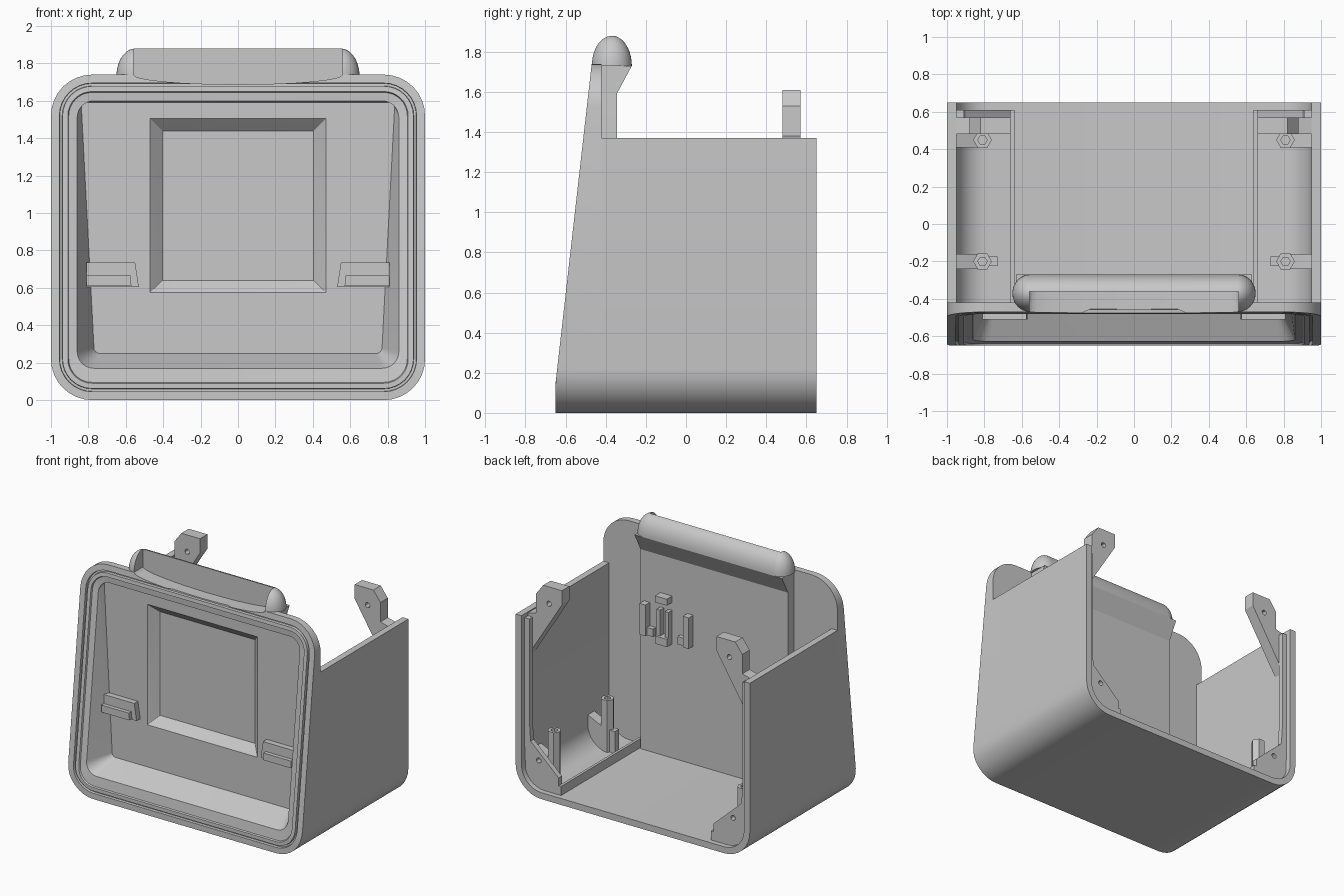
import bpy, bmesh, math
from math import sin, cos, pi
from mathutils import Matrix

cube = bpy.data.objects.get("Cube")
if cube:
    bpy.data.objects.remove(cube, do_unlink=True)

grey = bpy.data.materials.new("plastic_grey")
grey.use_nodes = True
grey.diffuse_color = (0.58, 0.58, 0.58, 1)
grey.node_tree.nodes["Principled BSDF"].inputs["Base Color"].default_value = (0.58, 0.58, 0.58, 1)


def finish(name, bm):
    bmesh.ops.recalc_face_normals(bm, faces=bm.faces)
    mesh = bpy.data.meshes.new(name)
    bm.to_mesh(mesh)
    bm.free()
    obj = bpy.data.objects.new(name, mesh)
    mesh.materials.append(grey)
    bpy.context.collection.objects.link(obj)
    return obj


def loft(name, rings):
    """Closed solid through rings that have equal point counts."""
    bm = bmesh.new()
    loops = [[bm.verts.new(p) for p in ring] for ring in rings]
    for a, b in zip(loops, loops[1:]):
        for i in range(len(a)):
            j = (i + 1) % len(a)
            bm.faces.new((a[i], a[j], b[j], b[i]))
    bm.faces.new(loops[0])
    bm.faces.new(loops[-1])
    return finish(name, bm)


def slab(name, outline, y0, y1, side=1):
    """Outline in x and z, extruded along y."""
    return loft(name, [[(side * x, y, z) for x, z in outline] for y in (y0, y1)])


def box(name, x0, x1, y0, y1, z0, z1, side=1):
    return slab(name, [(x0, z0), (x1, z0), (x1, z1), (x0, z1)], y0, y1, side)


def rounded(bottom, top, low, high, r, steps=8):
    """Rounded trapezoid given by its half widths and heights."""
    pts = []
    corners = [(top - r, high - r), (r - top, high - r),
               (r - bottom, low + r), (bottom - r, low + r)]
    for k, (cx, cz) in enumerate(corners):
        for i in range(steps + 1):
            a = (k + i / steps) * pi / 2
            pts.append((cx + r * cos(a), cz + r * sin(a)))
    return pts


def cut(obj, cutter):
    cutter.hide_render = True
    mod = obj.modifiers.new("cut", "BOOLEAN")
    mod.operation = "DIFFERENCE"
    mod.solver = "EXACT"
    mod.object = cutter
    bpy.context.view_layer.objects.active = obj
    bpy.ops.object.modifier_apply(modifier=mod.name)


def drill(obj, x, y, z, r=0.02):
    bm = bmesh.new()
    bmesh.ops.create_cone(bm, cap_ends=True, segments=12, radius1=r, radius2=r, depth=0.3,
                          matrix=Matrix.Translation((x, y, z)) @ Matrix.Rotation(pi / 2, 4, "X"))
    cutter = finish("drill", bm)
    cut(obj, cutter)
    bpy.data.objects.remove(cutter, do_unlink=True)


WIDE, HIGH, R = 1.0, 1.74, 0.22


def front(z):
    return -0.65 + 0.18 * max(0, z - 0.15) / 1.59


def flat(outline, y):
    return [(x, y, z) for x, z in outline]


def sloped(outline, depth):
    return [(x, front(z) + depth, z) for x, z in outline]


# Front plate: thick rear panel, stepped rim, deep recess and screen pocket in one solid
panel = rounded(0.63, 0.63, 0.04, 1.6, 0.002)
rings = [flat(panel, -0.345), flat(panel, -0.42), flat(rounded(WIDE, WIDE, 0, HIGH, R), -0.42)]
for inset, depth in [(0, 0), (0.045, 0), (0.047, 0.02), (0.06, 0.02), (0.062, 0),
                     (0.09, 0), (0.095, 0.012)]:
    w = WIDE - inset
    rings.append(sloped(rounded(w, w, inset, HIGH - inset, R - inset), depth))
rings += [
    sloped(rounded(0.86, 0.86, 0.17, 1.6, 0.09), 0.02),
    flat(rounded(0.77, 0.837, 0.25, 1.59, 0.03), -0.435),
    flat(rounded(0.47, 0.47, 0.575, 1.505, 0.002), -0.435),
    flat(rounded(0.405, 0.405, 0.64, 1.44, 0.002), -0.37),
]
front_plate = loft("front_plate", rings)

# U-shaped case: floor and two side walls
outer = [p for p in rounded(1, 1, 0, HIGH, R) if p[1] < 0.5]
inner = [p for p in rounded(0.95, 0.95, 0.05, HIGH, R - 0.05) if p[1] < 0.5]
profile = [(-1, 1.37)] + outer + [(1, 1.37), (0.95, 1.37)] + inner[::-1] + [(-0.95, 1.37)]
slab("case_shell", profile, -0.43, 0.65)

# Grip on top: rounded hood, flared support, scooped finger slot
hood = []
for i in range(11):
    a = i / 10 * 1.5
    r = 0.1 * cos(a)
    hood.append([(x, y - 0.37, 1.73 + 0.15 * sin(a))
                 for x, y in rounded(0.55 + r, 0.55 + r, -r, r, r * 0.98)])
grip_hood = loft("grip_hood", hood)
flare = [(-0.43, 1.59), (-0.345, 1.59), (-0.27, 1.73), (-0.46, 1.73)]
grip_support = loft("grip_support", [[(x, y, z) for y, z in flare] for x in (-0.63, 0.63)])
arc = [(0.56 * cos(pi * i / 16), 1.74 - 0.052 * sin(pi * i / 16)) for i in range(17)]
slot = slab("slot_cutter", [(0.56, 2)] + arc + [(-0.56, 2)], -0.7, -0.36)
for part in (front_plate, grip_hood, grip_support):
    cut(part, slot)
bpy.data.objects.remove(slot, do_unlink=True)

for side, tag in ((1, "left"), (-1, "right")):
    # Small ledges on the recess sides
    slab("ledge_" + tag, [(0.81, 0.735), (0.55, 0.735), (0.53, 0.605), (0.81, 0.605)],
         -0.48, -0.43, side)
    slab("ledge_lip_" + tag, [(0.81, 0.665), (0.575, 0.665), (0.57, 0.61), (0.81, 0.61)],
         -0.51, -0.475, side)

    # Upper rear mounting bracket
    bracket = slab("upper_bracket_" + tag,
                   [(0.66, 1.61), (0.82, 1.61), (0.88, 1.53), (0.88, 1.38), (0.96, 1.36),
                    (0.96, 1.02), (0.66, 1.5)], 0.48, 0.57, side)
    drill(bracket, side * 0.77, 0.53, 1.48)

    # Lower rear corner gusset and the post above it
    gusset = slab("corner_gusset_" + tag,
                  [(0.96, 0.57), (0.91, 0.55), (0.9, 0.4), (0.66, 0.18), (0.66, 0.04),
                   (0.82, 0.04), (0.94, 0.12)], 0.57, 0.61, side)
    drill(gusset, side * 0.83, 0.59, 0.27)
    box("rear_post_" + tag, 0.91, 0.96, 0.57, 0.61, 0.5, 1.34, side)

    # Floor rail
    box("floor_rail_" + tag, 0.64, 0.66, -0.42, 0.61, 0.04, 0.12, side)

    # Hexagonal standoffs, each tied to the wall by a rib
    for y, end in ((0.45, "rear"), (-0.2, "front")):
        boss = []
        for r, z in ((0.05, 0.04), (0.05, 0.45), (0.025, 0.45), (0.025, 0.3)):
            boss.append([(side * 0.81 + r * cos(k * pi / 3), y + r * sin(k * pi / 3), z)
                         for k in range(6)])
        loft("standoff_%s_%s" % (end, tag), boss)
        slab("standoff_rib_%s_%s" % (end, tag),
             [(0.83, 0.04), (0.94, 0.12), (0.96, 0.3), (0.83, 0.24)],
             y - 0.04, y + 0.04, side)
    box("front_rib_" + tag, 0.73, 0.87, -0.225, -0.175, 0.04, 0.22, side)

# Clip holder on the rear of the panel
box("clip_left", 0.55, 0.6, -0.35, -0.29, 0.96, 1.2)
box("clip_left_foot", 0.5, 0.56, -0.35, -0.31, 0.96, 1.02)
box("clip_right", 0.18, 0.23, -0.35, -0.29, 0.96, 1.2)
box("clip_right_foot", 0.22, 0.29, -0.35, -0.31, 0.96, 1.02)
for x in (0.36, 0.43):
    box("clip_middle", x, x + 0.03, -0.35, -0.3, 0.99, 1.19)
box("clip_bottom", 0.36, 0.46, -0.35, -0.28, 0.93, 0.99)
box("clip_top", 0.36, 0.46, -0.35, -0.28, 1.25, 1.3)

# Smooth the curves, keep the hard edges
bpy.ops.object.select_all(action="DESELECT")
for obj in bpy.context.collection.objects:
    if obj.type == "MESH" and grey.name in obj.data.materials:
        obj.select_set(True)
        bpy.context.view_layer.objects.active = obj
bpy.ops.object.shade_smooth_by_angle(angle=math.radians(30))
